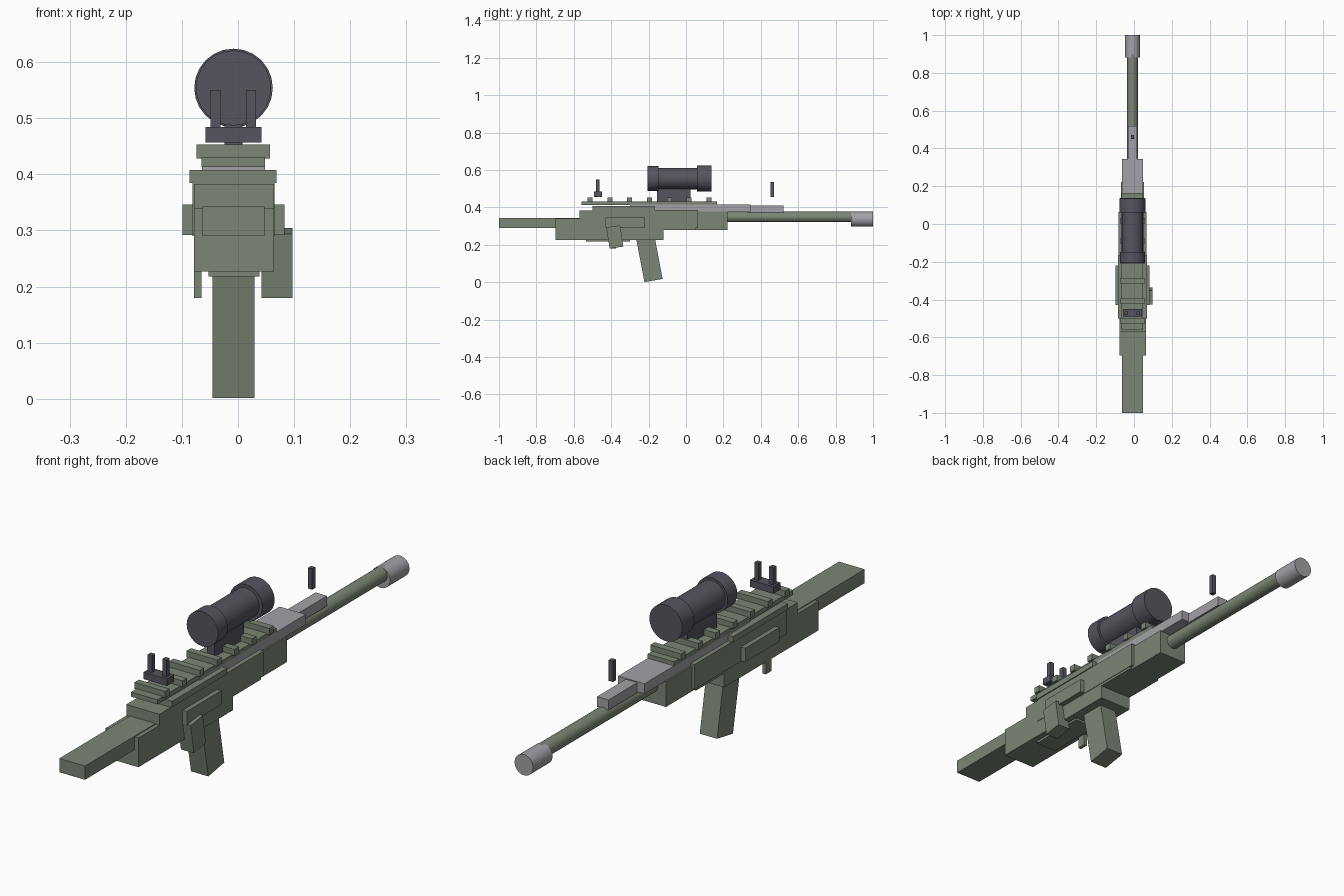
import bpy, bmesh
from math import radians, pi

if "Cube" in bpy.data.objects:
    bpy.data.objects.remove(bpy.data.objects["Cube"])

CX = -0.008  # shared centre line of the parts


def material(name, rgb):
    m = bpy.data.materials.new(name)
    m.diffuse_color = (*rgb, 1)
    m.use_nodes = True
    m.node_tree.nodes["Principled BSDF"].inputs["Base Color"].default_value = m.diffuse_color
    return m


GREEN = material("green", (0.20, 0.24, 0.18))
STEEL = material("steel", (0.36, 0.36, 0.39))
DARK = material("dark", (0.09, 0.09, 0.115))


def finish(name, bm, mat):
    bmesh.ops.recalc_face_normals(bm, faces=bm.faces)
    me = bpy.data.meshes.new(name)
    bm.to_mesh(me)
    bm.free()
    me.materials.append(mat)
    ob = bpy.data.objects.new(name, me)
    bpy.context.collection.objects.link(ob)
    return ob


def prism(name, mat, x0, x1, yz):
    """Side profile in y-z, extruded across x."""
    bm = bmesh.new()
    face = bm.faces.new([bm.verts.new((x0, y, z)) for y, z in yz])
    res = bmesh.ops.extrude_face_region(bm, geom=[face])
    verts = [v for v in res["geom"] if isinstance(v, bmesh.types.BMVert)]
    bmesh.ops.translate(bm, verts=verts, vec=(x1 - x0, 0, 0))
    return finish(name, bm, mat)


def box(name, mat, x0, x1, y0, y1, z0, z1):
    return prism(name, mat, x0, x1, [(y0, z0), (y1, z0), (y1, z1), (y0, z1)])


def tube(name, mat, y0, y1, z, r, sides=24):
    bpy.ops.mesh.primitive_cylinder_add(vertices=sides, radius=r, depth=y1 - y0,
                                        location=(CX, (y0 + y1) / 2, z),
                                        rotation=(pi / 2, 0, 0))
    ob = bpy.context.object
    ob.name = name
    ob.data.materials.append(mat)
    bpy.ops.object.shade_smooth_by_angle(angle=radians(35))
    return ob


# stock and receiver
box("stock", GREEN, -0.063, 0.047, -1.0, -0.55, 0.29, 0.343)
prism("receiver", GREEN, -0.078, 0.063,
      [(-0.697, 0.227), (-0.12, 0.227), (-0.12, 0.28), (0.05, 0.28),
       (0.05, 0.383), (-0.57, 0.383), (-0.57, 0.34), (-0.697, 0.34)])
box("receiver_side_plate", GREEN, -0.081, 0.065, -0.50, 0.063, 0.29, 0.386)
box("fore_end", GREEN, -0.070, 0.054, 0.04, 0.222, 0.28, 0.378)
box("receiver_top", GREEN, -0.086, 0.069, -0.50, -0.165, 0.385, 0.408)
box("belly_plate", GREEN, -0.053, 0.038, -0.535, -0.30, 0.218, 0.24)
box("side_panels", GREEN, -0.099, 0.083, -0.43, -0.22, 0.292, 0.346)

# grip and side levers
prism("grip", GREEN, -0.045, 0.029,
      [(-0.27, 0.25), (-0.169, 0.25), (-0.125, 0.018), (-0.222, 0.001)])
prism("side_lever_right", GREEN, 0.042, 0.097,
      [(-0.427, 0.294), (-0.352, 0.304), (-0.335, 0.191), (-0.408, 0.180)])
box("side_lever_left", GREEN, -0.078, -0.065, -0.41, -0.375, 0.18, 0.24)

# barrel, muzzle and steel covers
tube("barrel", GREEN, 0.20, 0.90, 0.349, 0.028)
tube("muzzle", STEEL, 0.882, 1.0, 0.337, 0.040)
box("barrel_cover", STEEL, -0.064, 0.048, -0.30, 0.345, 0.376, 0.415)
box("barrel_cover_tip", STEEL, -0.033, 0.016, 0.33, 0.52, 0.372, 0.411)

# accessory rail with evenly spaced teeth
box("rail", GREEN, -0.065, 0.048, -0.56, 0.165, 0.413, 0.431)
for i in range(7):
    y = -0.513 + 0.106 * i
    box(f"rail_tooth_{i + 1}", GREEN, -0.074, 0.057,
        y - 0.0135, y + 0.0135, 0.428, 0.453)

# scope
box("scope_mount", DARK, -0.024, 0.008, -0.156, 0.025, 0.43, 0.51)
tube("scope_tube", DARK, -0.16, 0.07, 0.554, 0.057)
tube("scope_eyepiece", DARK, -0.206, -0.147, 0.554, 0.067)
tube("scope_objective", DARK, 0.060, 0.135, 0.554, 0.070)

# iron sights
box("rear_sight_base", DARK, -0.058, 0.042, -0.493, -0.450, 0.457, 0.484)
for side, x in (("left", -0.040), ("right", 0.023)):
    box(f"rear_sight_post_{side}", DARK, x - 0.009, x + 0.009,
        -0.481, -0.462, 0.48, 0.550)
box("front_sight_post", DARK, CX - 0.009, CX + 0.009, 0.451, 0.470, 0.457, 0.537)
